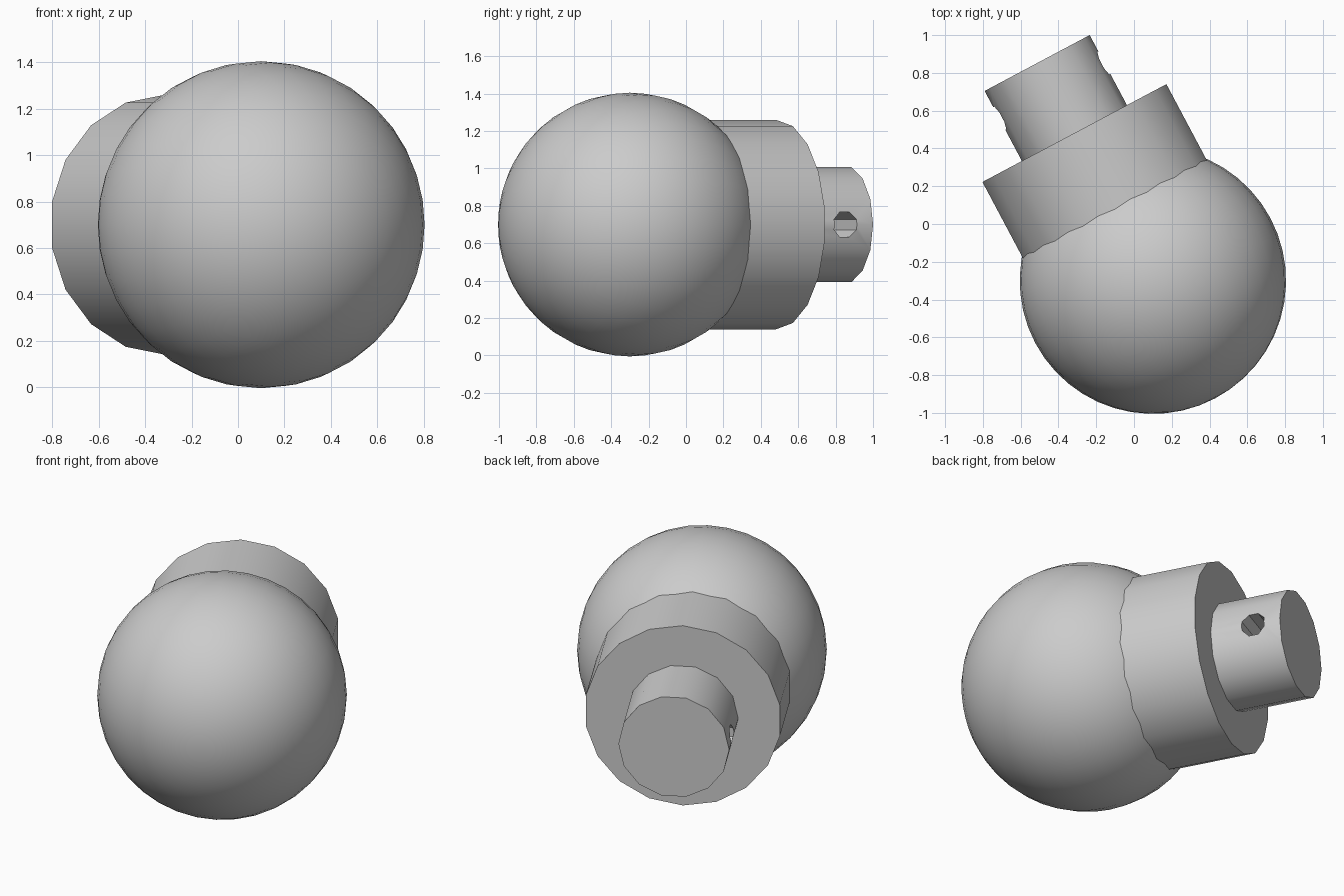
import bpy
import bmesh
from math import radians, sin, cos, pi
from mathutils import Matrix, Vector

cube = bpy.data.objects.get("Cube")
if cube:
    bpy.data.objects.remove(cube, do_unlink=True)

# One grey material
grey = bpy.data.materials.new("plain grey")
grey.use_nodes = True
colour = (0.6, 0.6, 0.6, 1)
grey.diffuse_color = colour
grey.node_tree.nodes["Principled BSDF"].inputs["Base Color"].default_value = colour

# Frame: ball centre, the horizontal shaft axis, and the direction across it
CENTRE = Vector((0.10, -0.30, 0.70))
TURN = radians(28)
AXIS = Vector((-sin(TURN), cos(TURN), 0))
SIDE = Vector((cos(TURN), sin(TURN), 0))
UP = Vector((0, 0, 1))


def frame(x, y, z, origin):
    m = Matrix((x, y, z)).transposed().to_4x4()
    m.translation = origin
    return m


def make_object(name, bm):
    mesh = bpy.data.meshes.new(name)
    bm.to_mesh(mesh)
    bm.free()
    mesh.materials.append(grey)
    obj = bpy.data.objects.new(name, mesh)
    bpy.context.collection.objects.link(obj)
    return obj


def cylinder(name, sides, radius, length, matrix, roll=0):
    bm = bmesh.new()
    bmesh.ops.create_cone(bm, cap_ends=True, segments=sides, radius1=radius,
                          radius2=radius, depth=length,
                          matrix=matrix @ Matrix.Rotation(roll, 4, "Z"))
    return make_object(name, bm)


def along_axis(name, sides, radius, start, end, roll=0):
    middle = CENTRE + AXIS * (start + end) / 2
    return cylinder(name, sides, radius, end - start,
                    frame(SIDE, -UP, AXIS, middle), roll)


def smooth(obj):
    bpy.ops.object.select_all(action="DESELECT")
    obj.select_set(True)
    bpy.context.view_layer.objects.active = obj
    bpy.ops.object.shade_smooth_by_angle(angle=radians(30))


# Ball with its poles on the shaft axis
bm = bmesh.new()
bmesh.ops.create_uvsphere(bm, u_segments=36, v_segments=24, radius=0.705,
                          matrix=frame(SIDE, -UP, AXIS, CENTRE))
ball = make_object("ball", bm)

# Wide collar, then the narrower stem
collar = along_axis("collar", 18, 0.56, 0.35, 0.885)
stem = along_axis("stem", 14, 0.315, 0.6, 1.305, roll=pi / 2)

# Cross hole drilled through the stem
drill = cylinder("hole_cutter", 8, 0.073, 1,
                 frame(AXIS, UP, SIDE, CENTRE + AXIS * 1.14), roll=pi / 8)
drill.hide_render = True
cut = stem.modifiers.new("cross hole", "BOOLEAN")
cut.operation = "DIFFERENCE"
cut.solver = "EXACT"
cut.object = drill
bpy.context.view_layer.objects.active = stem
bpy.ops.object.modifier_apply(modifier=cut.name)
bpy.data.objects.remove(drill, do_unlink=True)

for part in (ball, collar, stem):
    smooth(part)
